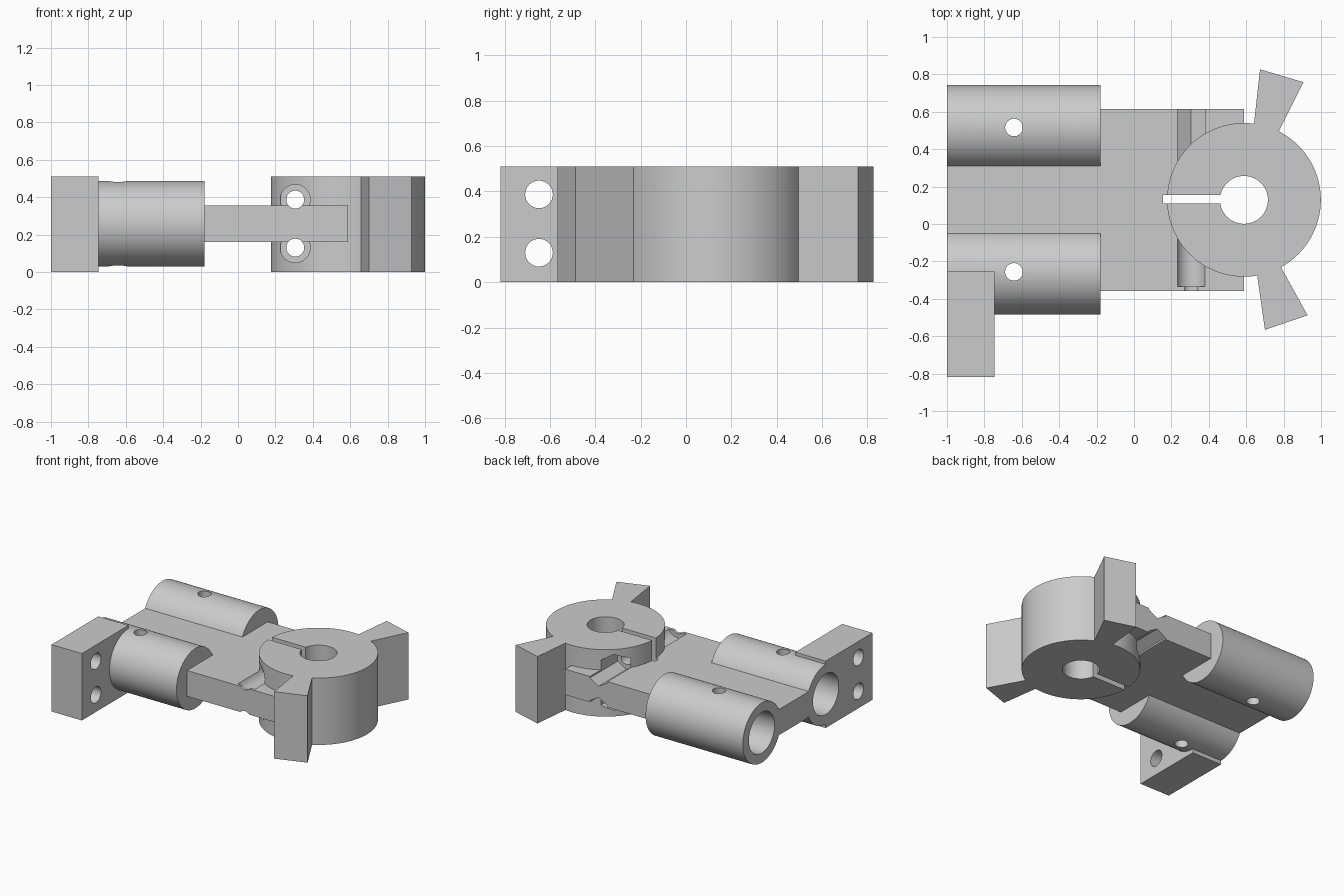
import bpy, bmesh, math
from mathutils import Matrix, Vector

if "Cube" in bpy.data.objects:
    bpy.data.objects.remove(bpy.data.objects["Cube"])

steel = bpy.data.materials.new("light grey")
steel.diffuse_color = (0.6, 0.6, 0.6, 1)
steel.use_nodes = True
steel.node_tree.nodes["Principled BSDF"].inputs["Base Color"].default_value = steel.diffuse_color

H = 0.51                 # full height of ring and mounting block
MID = H / 2 + 0.003      # height of the tube axes
RX, RY = 0.588, 0.129    # ring axis
TUBE_Y = (0.516, -0.256)
SCREW_Z = (0.387, 0.13)
SCREW_X = 0.306


def add(name, bm):
    bmesh.ops.recalc_face_normals(bm, faces=bm.faces)
    me = bpy.data.meshes.new(name)
    bm.to_mesh(me)
    bm.free()
    ob = bpy.data.objects.new(name, me)
    bpy.context.collection.objects.link(ob)
    return ob


def box(name, lo, hi):
    bm = bmesh.new()
    lo, hi = Vector(lo), Vector(hi)
    bmesh.ops.create_cube(bm, size=1, matrix=Matrix.Translation((lo + hi) / 2)
                          @ Matrix.Diagonal((*(hi - lo), 1)))
    return add(name, bm)


def rod(name, p, q, r, n=64, spin=0):
    """Cylinder or prism running from p to q."""
    p, q = Vector(p), Vector(q)
    d = q - p
    bm = bmesh.new()
    m = (Matrix.Translation((p + q) / 2) @ d.to_track_quat('Z', 'Y').to_matrix().to_4x4()
         @ Matrix.Rotation(spin, 4, 'Z'))
    bmesh.ops.create_cone(bm, cap_ends=True, segments=n, radius1=r, radius2=r,
                          depth=d.length, matrix=m)
    return add(name, bm)


def prism(name, pts):
    bm = bmesh.new()
    f = bm.faces.new([bm.verts.new((x, y, 0)) for x, y in pts])
    g = bmesh.ops.extrude_face_region(bm, geom=[f])["geom"]
    bmesh.ops.translate(bm, vec=(0, 0, H), verts=[v for v in g if isinstance(v, bmesh.types.BMVert)])
    return add(name, bm)


def combine(body, tool, op):
    m = body.modifiers.new(op, 'BOOLEAN')
    m.operation, m.solver, m.object = op, 'EXACT', tool
    bpy.context.view_layer.objects.active = body
    bpy.ops.object.modifier_apply(modifier=m.name)
    bpy.data.objects.remove(tool)


# Solid parts: plate, tubes, mounting block, clamp ring, two fins
body = box("clamp_bracket", (-1, -0.357, 0.16), (RX, 0.615, 0.356))
solids = [rod("tube", (-1, y, MID), (-0.18, y, MID), 0.228) for y in TUBE_Y]
solids += [
    box("mounting_block", (-1, -0.817, 0), (-0.745, -0.254, H)),
    rod("clamp_ring", (RX, RY, 0), (RX, RY, H), 0.411, 96),
    prism("back_fin", [(0.632, 0.45), (0.75, 0.447), (0.906, 0.758), (0.674, 0.827)]),
    prism("front_fin", [(0.645, -0.18), (0.76, -0.184), (0.928, -0.488), (0.70, -0.566)]),
]
for s in solids:
    combine(body, s, 'UNION')

# Tube sockets with cross pin holes
cuts = []
for y in TUBE_Y:
    cuts.append(rod("socket", (-1.1, y, MID), (-0.29, y, MID), 0.155))
    cuts.append(rod("pin_hole", (-0.642, y, -0.1), (-0.642, y, 0.7), 0.047, 32))

# Ring bore and clamping slot
cuts.append(rod("bore", (RX, RY, -0.1), (RX, RY, 0.7), 0.128))
cuts.append(box("slot", (0.155, 0.109, -0.1), (RX, 0.155, 0.7)))

# Clamp screws: through hole, round head pocket in front, hex nut pocket behind
for z in SCREW_Z:
    cuts.append(rod("screw_hole", (SCREW_X, -0.9, z), (SCREW_X, 0.9, z), 0.048, 32))
    cuts.append(rod("head_pocket", (SCREW_X, -0.335, z), (SCREW_X, -0.04, z), 0.08, 48))
    nut = rod("nut_pocket", (0, 0.28, 0), (0, 0.8, 0), 0.0855, 6)
    # turn the hexagon so one corner points straight down
    v = nut.data.vertices[0].co
    turn = math.pi / 2 - math.atan2(v.z, v.x)
    nut.data.transform(Matrix.Translation((SCREW_X, 0, z)) @ Matrix.Rotation(-turn, 4, 'Y'))
    cuts.append(nut)
    # Mounting holes through the block
    cuts.append(rod("mount_hole", (-1.1, -0.648, z), (-0.6, -0.648, z), 0.061, 32))

for c in cuts:
    combine(body, c, 'DIFFERENCE')

body.data.materials.clear()
body.data.materials.append(steel)
for p in body.data.polygons:
    p.material_index = 0
bpy.ops.object.select_all(action='DESELECT')
body.select_set(True)
bpy.context.view_layer.objects.active = body
bpy.ops.object.shade_smooth_by_angle(angle=math.radians(25))
